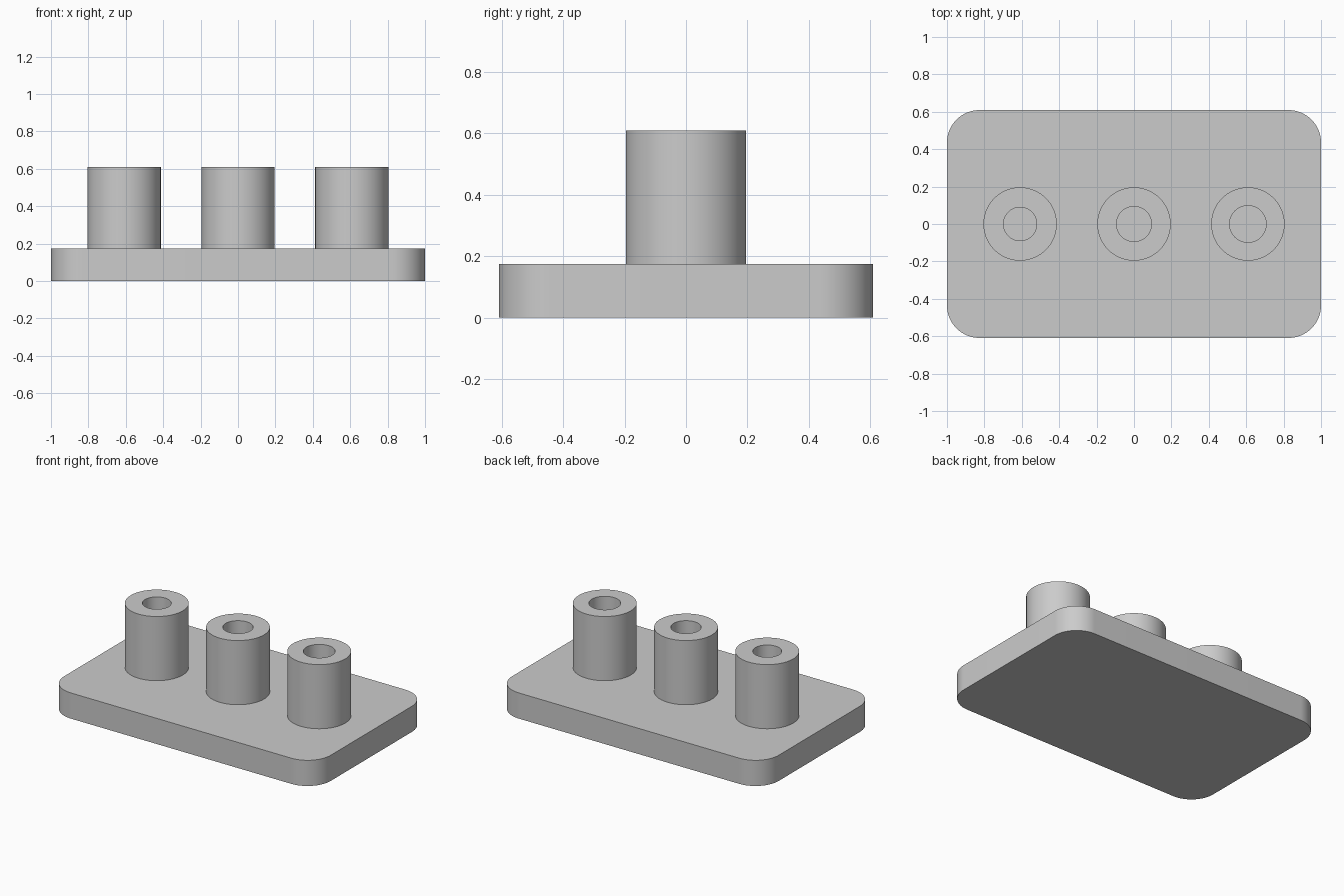
import bpy
import bmesh
from math import cos, sin, pi, radians

HALF_X, HALF_Y = 1.0, 0.609
PLATE_TOP, POST_TOP = 0.174, 0.609
CORNER, POST_RADIUS, SPACING = 0.174, 0.196, 0.609
SIDES, CORNER_STEPS = 96, 24

cube = bpy.data.objects.get("Cube")
if cube:
    bpy.data.objects.remove(cube, do_unlink=True)

# Single plain grey
grey = bpy.data.materials.new("plain grey")
grey.use_nodes = True
colour = (0.6, 0.6, 0.6, 1)
grey.diffuse_color = colour
grey.node_tree.nodes["Principled BSDF"].inputs["Base Color"].default_value = colour


def finish(bm, name):
    """Turn a bmesh into a named object with crisp edges and smooth curves."""
    bmesh.ops.recalc_face_normals(bm, faces=bm.faces)
    mesh = bpy.data.meshes.new(name)
    bm.to_mesh(mesh)
    bm.free()
    mesh.materials.append(grey)
    obj = bpy.data.objects.new(name, mesh)
    bpy.context.collection.objects.link(obj)
    bpy.ops.object.select_all(action="DESELECT")
    obj.select_set(True)
    bpy.context.view_layer.objects.active = obj
    bpy.ops.object.shade_smooth_by_angle(angle=radians(30))
    return obj


# Base plate: rounded rectangle, extruded upward
bm = bmesh.new()
outline = []
for quarter, (sx, sy) in enumerate([(1, 1), (-1, 1), (-1, -1), (1, -1)]):
    for i in range(CORNER_STEPS + 1):
        a = (quarter + i / CORNER_STEPS) * pi / 2
        outline.append(bm.verts.new((sx * (HALF_X - CORNER) + CORNER * cos(a),
                                     sy * (HALF_Y - CORNER) + CORNER * sin(a), 0)))
bottom = bm.faces.new(outline)
extruded = bmesh.ops.extrude_face_region(bm, geom=[bottom], use_keep_orig=True)
top_verts = [g for g in extruded["geom"] if isinstance(g, bmesh.types.BMVert)]
bmesh.ops.translate(bm, verts=top_verts, vec=(0, 0, PLATE_TOP))
finish(bm, "base_plate")


def hollow_post(name, x, bore):
    """Upright tube standing on the plate, which closes its bore."""
    bm = bmesh.new()
    profile = [(POST_RADIUS, PLATE_TOP), (POST_RADIUS, POST_TOP),
               (bore, POST_TOP), (bore, PLATE_TOP)]
    rings = [[bm.verts.new((x + r * cos(2 * pi * i / SIDES), r * sin(2 * pi * i / SIDES), z))
              for i in range(SIDES)] for r, z in profile]
    for lower, upper in zip(rings, rings[1:]):
        for i in range(SIDES):
            j = (i + 1) % SIDES
            bm.faces.new((lower[i], lower[j], upper[j], upper[i]))
    obj = finish(bm, name)
    # Keep the walls facing out and the bore facing in
    if obj.data.polygons[0].normal.x < 0:
        obj.data.flip_normals()


# Three posts, with bores widening from right to left
for name, side, bore in [("right_post", -1, 0.089), ("middle_post", 0, 0.0935),
                         ("left_post", 1, 0.098)]:
    hollow_post(name, side * SPACING, bore)
